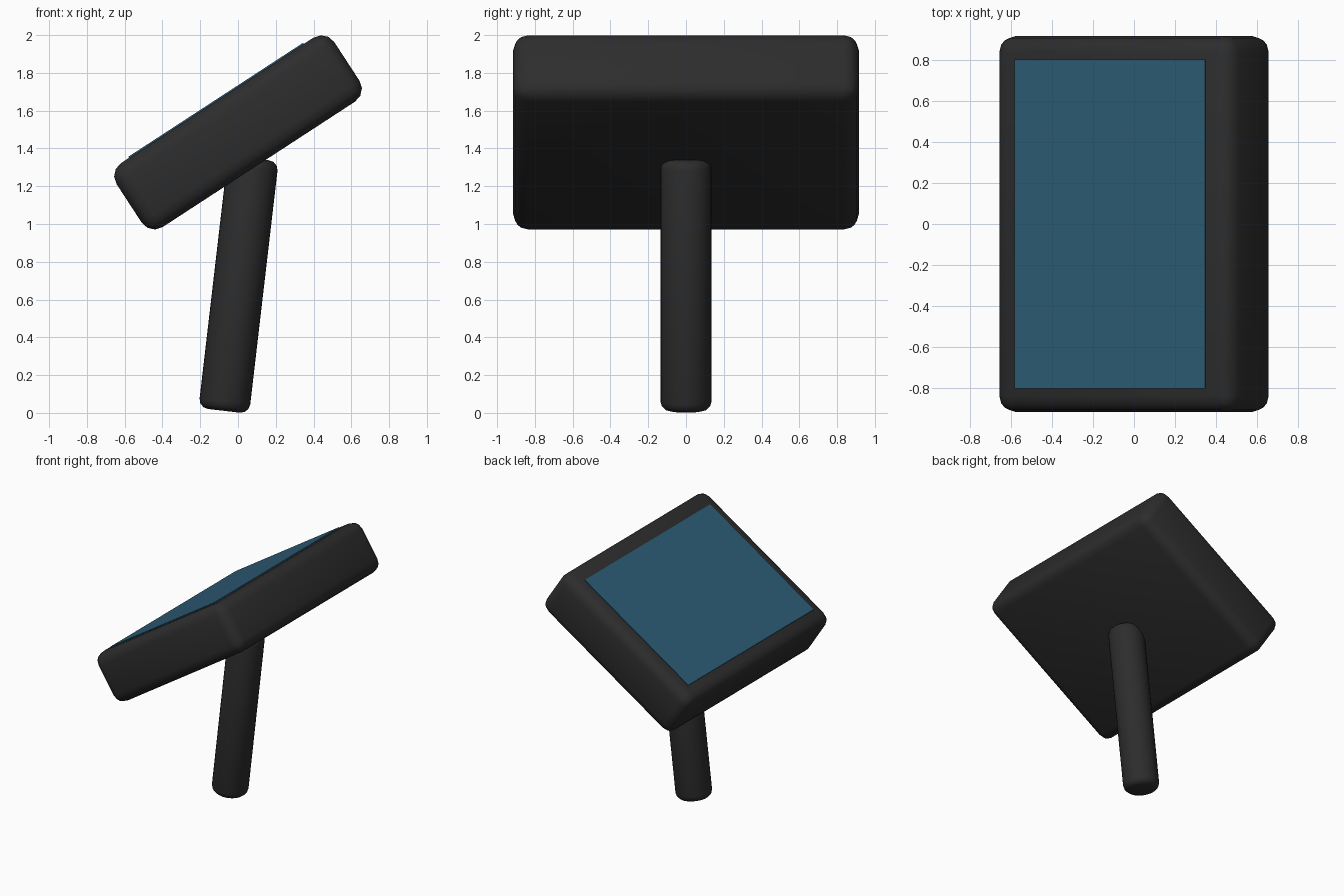
import bpy, math
from mathutils import Matrix, Vector

if "Cube" in bpy.data.objects:
    bpy.data.objects.remove(bpy.data.objects["Cube"])

TILT = math.radians(-33.1)   # head leans up towards +x
LEAN = math.radians(6.65)    # pole leans towards +x
HEAD = Vector((0, 0, 1.485))


def material(name, rgb):
    m = bpy.data.materials.new(name)
    m.diffuse_color = (*rgb, 1)
    m.use_nodes = True
    m.node_tree.nodes["Principled BSDF"].inputs["Base Color"].default_value = m.diffuse_color
    return m


casing = material("charcoal", (0.026, 0.026, 0.026))
glass = material("panel_blue", (0.026, 0.11, 0.18))


def finish(name, mat, bevel=0, segments=3):
    ob = bpy.context.object
    ob.name = name
    ob.data.materials.append(mat)
    if bevel:
        mod = ob.modifiers.new("rounded_edges", 'BEVEL')
        mod.width = bevel
        mod.segments = segments
        mod.limit_method = 'ANGLE'
        mod.angle_limit = math.radians(40)
        bpy.ops.object.modifier_apply(modifier=mod.name)
        bpy.ops.object.shade_smooth_by_angle(angle=math.radians(35))
    return ob


def tilted_box(name, size, offset, mat, bevel=0):
    rot = Matrix.Rotation(TILT, 3, 'Y')
    bpy.ops.mesh.primitive_cube_add(size=1, location=HEAD + rot @ Vector(offset),
                                    rotation=(0, TILT, 0))
    bpy.context.object.scale = size
    bpy.ops.object.transform_apply(location=False, rotation=False, scale=True)
    return finish(name, mat, bevel)


# Head casing and the thin panel on its upper face
tilted_box("head_casing", (1.376, 1.83, 0.404), (0, 0, 0), casing, 0.08)
tilted_box("panel", (1.105, 1.6, 0.009), (-0.005, 0, 0.2045), glass)

# Leaning pole, its top tucked into the underside of the head
length = 1.345
axis = Vector((math.sin(LEAN), 0, math.cos(LEAN)))
foot = Vector((-0.075, 0, 0.011))
bpy.ops.mesh.primitive_cylinder_add(vertices=32, radius=0.135, depth=length,
                                    location=foot + axis * length / 2,
                                    rotation=(0, LEAN, 0))
finish("pole", casing, 0.05)
